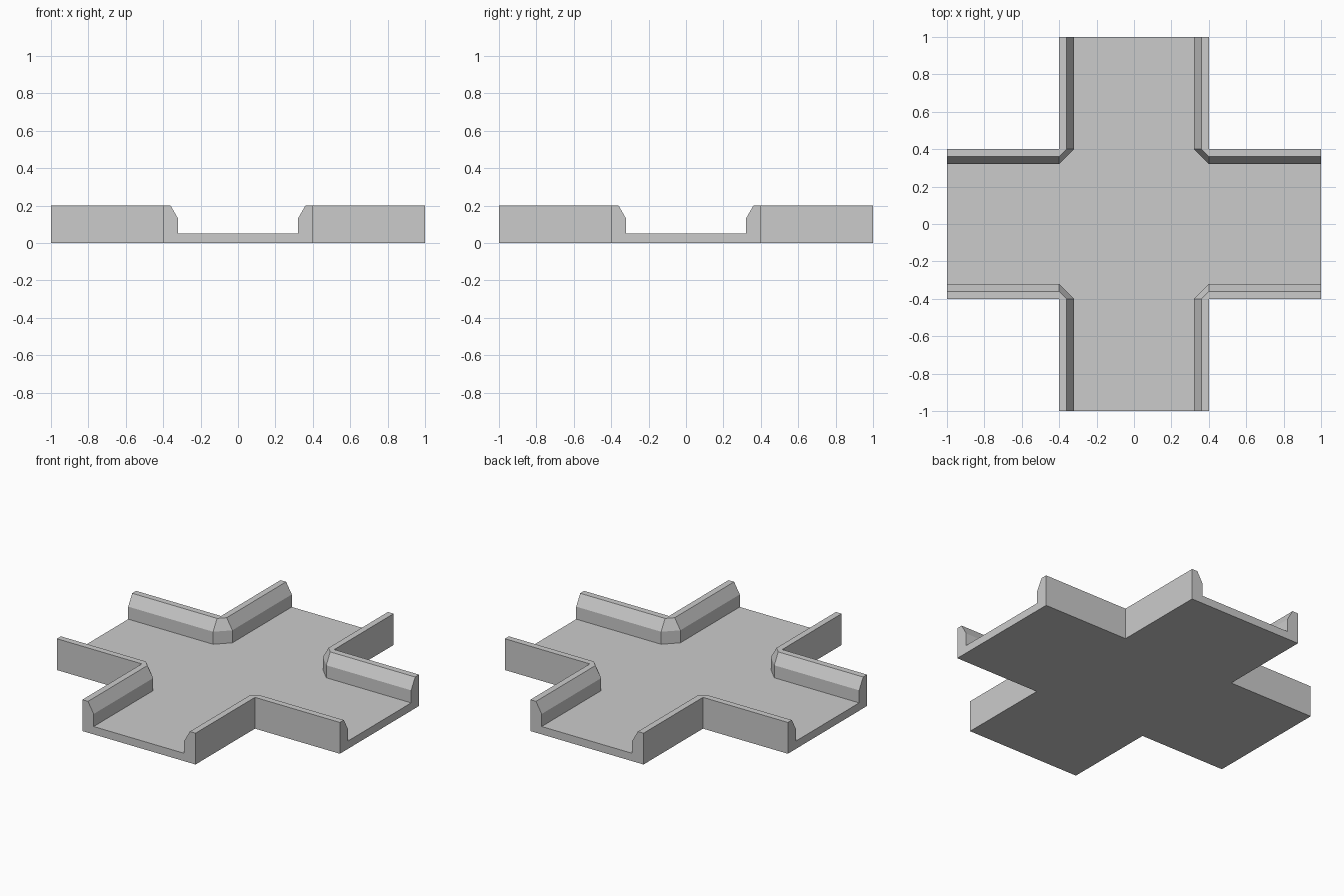
import bpy, bmesh
from mathutils import Matrix

if "Cube" in bpy.data.objects:
    bpy.data.objects.remove(bpy.data.objects["Cube"])

ARM, HALF = 1.0, 0.4
# wall section: (distance inward from outer face, height)
PROFILE = [(0, 0), (0, 0.2), (0.04, 0.2), (0.08, 0.13), (0.08, 0.05)]

bm = bmesh.new()


def ring(inset, z):
    """Sixteen points around the cross, four per inner corner."""
    w = HALF - inset
    corner = [(ARM, w), (HALF, w), (w, HALF), (w, ARM)]
    verts = []
    for k in range(4):
        for x, y in corner:
            for _ in range(k):
                x, y = -y, x
            verts.append(bm.verts.new((x, y, z)))
    return verts


rings = [ring(d, z) for d, z in PROFILE]

# corner walls, with a bevelled turn at each inner corner
for k in range(4):
    for i in range(4 * k, 4 * k + 3):
        for a, b in zip(rings, rings[1:]):
            bm.faces.new((a[i], a[i + 1], b[i + 1], b[i]))

# U-shaped open ends of the four arms
for k in range(4):
    i, j = 4 * k + 3, (4 * k + 4) % 16
    bm.faces.new([r[i] for r in rings] + [r[j] for r in reversed(rings)])

# floor and underside
bm.faces.new(rings[-1])
bm.faces.new(rings[0][::-1])

bmesh.ops.remove_doubles(bm, verts=bm.verts[:], dist=1e-5)
bmesh.ops.recalc_face_normals(bm, faces=bm.faces[:])

mesh = bpy.data.meshes.new("crossroad_channel")
bm.to_mesh(mesh)
bm.free()
bpy.context.collection.objects.link(bpy.data.objects.new("crossroad_channel", mesh))
